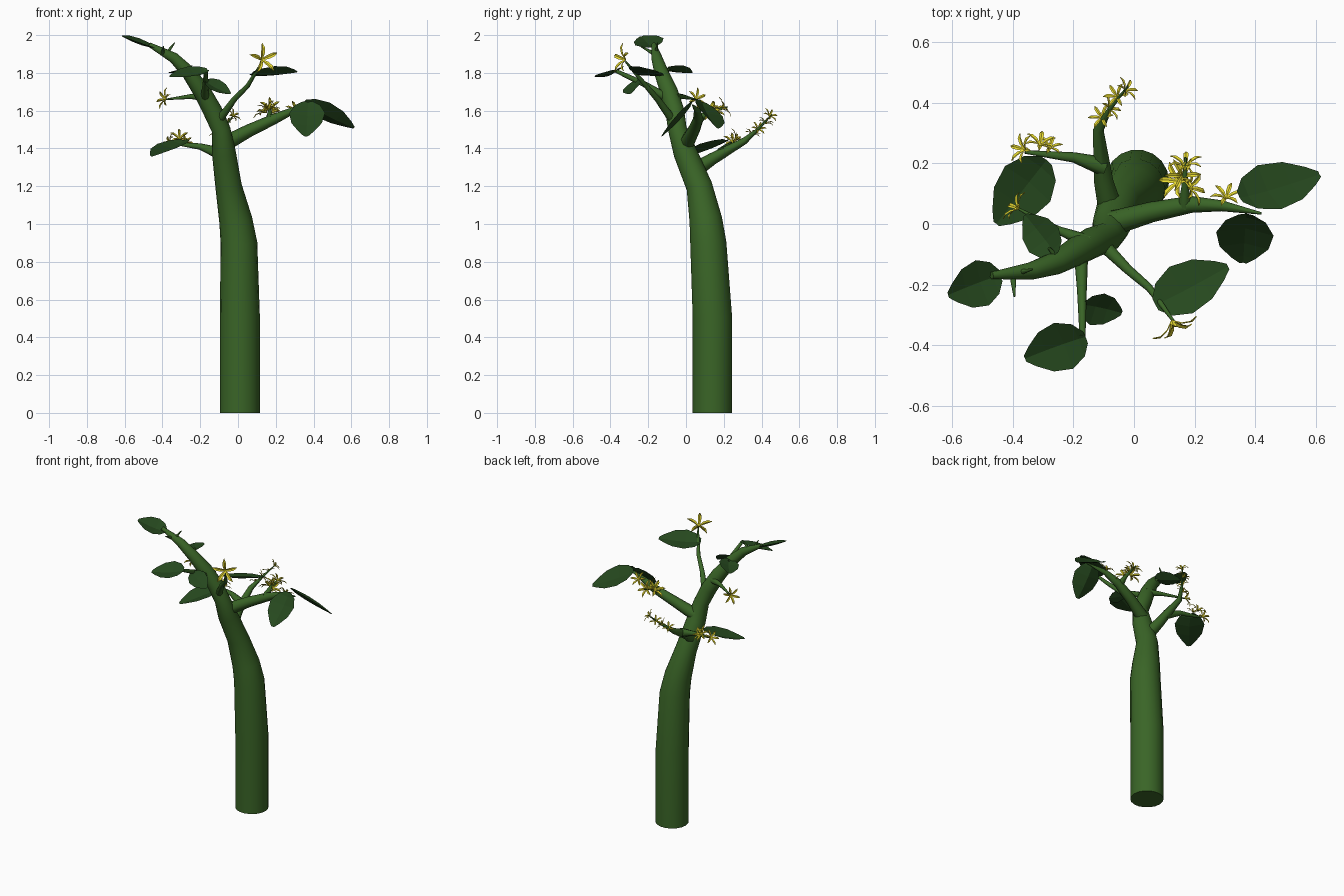
import bpy, bmesh, math
from mathutils import Vector as V

if "Cube" in bpy.data.objects:
    bpy.data.objects.remove(bpy.data.objects["Cube"])


def material(name, rgb):
    m = bpy.data.materials.new(name)
    m.diffuse_color = (*rgb, 1)
    m.use_nodes = True
    m.node_tree.nodes["Principled BSDF"].inputs["Base Color"].default_value = m.diffuse_color
    return m


BARK = material("stem_green", (0.042, 0.13, 0.02))
LEAF = material("leaf_green", (0.019, 0.065, 0.013))
PETAL = material("petal_yellow", (0.8, 0.7, 0.03))


def finish(name, bm, mat, smooth=False):
    me = bpy.data.meshes.new(name)
    bm.to_mesh(me)
    bm.free()
    me.materials.append(mat)
    ob = bpy.data.objects.new(name, me)
    bpy.context.collection.objects.link(ob)
    if smooth:
        bpy.ops.object.select_all(action='DESELECT')
        ob.select_set(True)
        bpy.context.view_layer.objects.active = ob
        bpy.ops.object.shade_smooth_by_angle(angle=math.radians(50))


def tube(name, pts, sides):
    """Tapered tube through (x, y, z, radius) points."""
    bm = bmesh.new()
    P = [V(p[:3]) for p in pts]
    rings, u = [], None
    for i, p in enumerate(P):
        t = (P[min(i + 1, len(P) - 1)] - P[max(i - 1, 0)]).normalized()
        u = u or (V((1, 0, 0)) if abs(t.x) < 0.8 else V((0, 1, 0)))
        u = (u - t * u.dot(t)).normalized()
        w = t.cross(u)
        rings.append([bm.verts.new(p + pts[i][3] * (u * math.cos(a) + w * math.sin(a)))
                      for a in (2 * math.pi * k / sides for k in range(sides))])
    for a, b in zip(rings, rings[1:]):
        for k in range(sides):
            j = (k + 1) % sides
            bm.faces.new((a[k], a[j], b[j], b[k]))
    bm.faces.new(rings[0][::-1])
    bm.faces.new(rings[-1])
    finish(name, bm, BARK, True)


def leaf(name, base, tip, width, normal=(0, 0, 1)):
    """Low-poly ovate blade, creased along its midrib."""
    bm = bmesh.new()
    base, tip = V(base), V(tip)
    d = tip - base
    side = V(normal).cross(d).normalized()
    up = d.normalized().cross(side)
    rows = []
    for t, h in ((0, .25), (.12, .7), (.36, 1), (.65, .85), (.88, .42), (1, .12)):
        c = base + d * t + up * 0.12 * d.length * t * (1 - t)
        rows.append([bm.verts.new(c + side * s * h * width / 2 - up * (0.13 * width * h * (s == 0)))
                     for s in (-1, 0, 1)])
    for a, b in zip(rows, rows[1:]):
        for k in (0, 1):
            bm.faces.new((a[k], b[k], b[k + 1], a[k + 1]))
    bmesh.ops.triangulate(bm, faces=bm.faces)
    finish(name, bm, LEAF)


def flower(name, centre, axis, size, petals=6):
    """Star of narrow petals curling outwards."""
    bm = bmesh.new()
    c, n = V(centre), V(axis).normalized()
    u = n.orthogonal().normalized()
    w = n.cross(u)
    for k in range(petals):
        a = 2 * math.pi * k / petals + 0.3
        r = u * math.cos(a) + w * math.sin(a)
        s = n.cross(r)
        rows = []
        for out, rise, half in ((0, 0, .06), (.35, .3, .13), (.7, .42, .13), (1, .35, .015)):
            p = c + size * (r * out + n * rise)
            rows.append([bm.verts.new(p + s * half * size * q - n * (0.05 * size * (q == 0)))
                         for q in (-1, 0, 1)])
        for x, y in zip(rows, rows[1:]):
            for q in (0, 1):
                bm.faces.new((x[q], x[q + 1], y[q + 1], y[q]))
    finish(name, bm, PETAL)


# Trunk
tube("trunk", [(.01, .14, 0, .106), (.01, .14, .5, .106), (.005, .118, .9, .097),
               (-.012, .105, 1.02, .088), (-.05, .07, 1.2, .07), (-.075, -.005, 1.38, .063),
               (-.09, -.045, 1.5, .05), (-.135, -.06, 1.6, .051), (-.19, -.09, 1.7, .047),
               (-.26, -.13, 1.8, .038), (-.34, -.155, 1.88, .029), (-.47, -.17, 1.95, .012)], 18)

# Branches
branches = {
    "right_branch": [(-.08, .0, 1.42, .042), (.06, .04, 1.495, .034), (.19, .065, 1.555, .028),
                     (.29, .06, 1.6, .018), (.42, .035, 1.63, .004)],
    "right_flower_stalk": [(.17, .06, 1.55, .025), (.168, .12, 1.59, .012), (.17, .22, 1.62, .004)],
    "back_branch": [(-.075, .04, 1.28, .042), (-.1, .14, 1.345, .032), (-.118, .31, 1.44, .018),
                    (-.08, .38, 1.5, .008), (-.02, .455, 1.58, .003)],
    "back_left_branch": [(-.1, .19, 1.375, .032), (-.2, .22, 1.41, .017), (-.36, .238, 1.43, .006)],
    "left_branch": [(-.15, -.06, 1.67, .025), (-.25, -.02, 1.675, .013), (-.38, .05, 1.66, .004)],
    "upper_left_twig": [(-.24, -.13, 1.79, .014), (-.28, -.08, 1.83, .005)],
    "front_right_branch": [(-.1, -.07, 1.55, .023), (-.02, -.15, 1.66, .016),
                           (.05, -.21, 1.73, .013), (.13, -.32, 1.86, .005)],
    "front_branch": [(-.175, -.09, 1.66, .024), (-.172, -.22, 1.74, .016), (-.17, -.37, 1.81, .01)],
    "top_twig": [(-.4, -.165, 1.9, .012), (-.395, -.24, 1.94, .003)],
    "top_side_twig": [(-.38, -.16, 1.9, .011), (-.335, -.15, 1.96, .003)],
}
for name, pts in branches.items():
    tube(name, pts, 8)

# Leaves
leaf("right_outer_leaf", (.35, .09, 1.65), (.613, .165, 1.51), .18, (0, .5, 1))
leaf("right_front_leaf", (.37, .03, 1.65), (.36, -.13, 1.465), .19)
leaf("back_left_leaf", (-.29, .21, 1.45), (-.455, .0, 1.36), .19)
leaf("upper_left_leaf", (-.26, -.1, 1.83), (-.36, .03, 1.8), .13, (-.3, 0, 1))
leaf("front_right_leaf", (.07, -.265, 1.8), (.31, -.14, 1.805), .18, (0, .35, 1))
leaf("front_leaf", (-.16, -.375, 1.82), (-.36, -.445, 1.78), .17, (0, -.3, 1))
leaf("front_small_leaf", (-.17, -.27, 1.76), (-.04, -.295, 1.69), .125, (0, -.5, 1))
leaf("top_leaf", (-.44, -.17, 1.94), (-.613, -.235, 1.995), .16, (0, -.25, 1))

# Flowers
flowers = [((.125, -.32, 1.87), (.4, -.8, .15), .085),
           ((-.38, .05, 1.66), (-.6, .4, .2), .06),
           ((-.36, .245, 1.43), (-.6, .2, .5), .055), ((-.31, .26, 1.45), (.1, .8, .6), .055),
           ((-.28, .25, 1.43), (.2, .6, .6), .045),
           ((-.105, .35, 1.47), (-.3, .3, .8), .045), ((-.085, .38, 1.5), (.6, .3, .5), .045),
           ((-.055, .42, 1.53), (-.3, .3, .8), .045), ((-.03, .44, 1.57), (.6, .5, .6), .045),
           ((.17, .19, 1.61), (0, .8, .5), .06), ((.15, .14, 1.59), (-.6, .2, .7), .07),
           ((.18, .12, 1.59), (.8, .2, .5), .065), ((.16, .16, 1.6), (.1, .1, 1), .06),
           ((.305, .085, 1.6), (0, .6, .6), .055)]
for i, (c, axis, size) in enumerate(flowers):
    flower(f"flower_{i + 1}", c, axis, size, 6 if i else 5)
